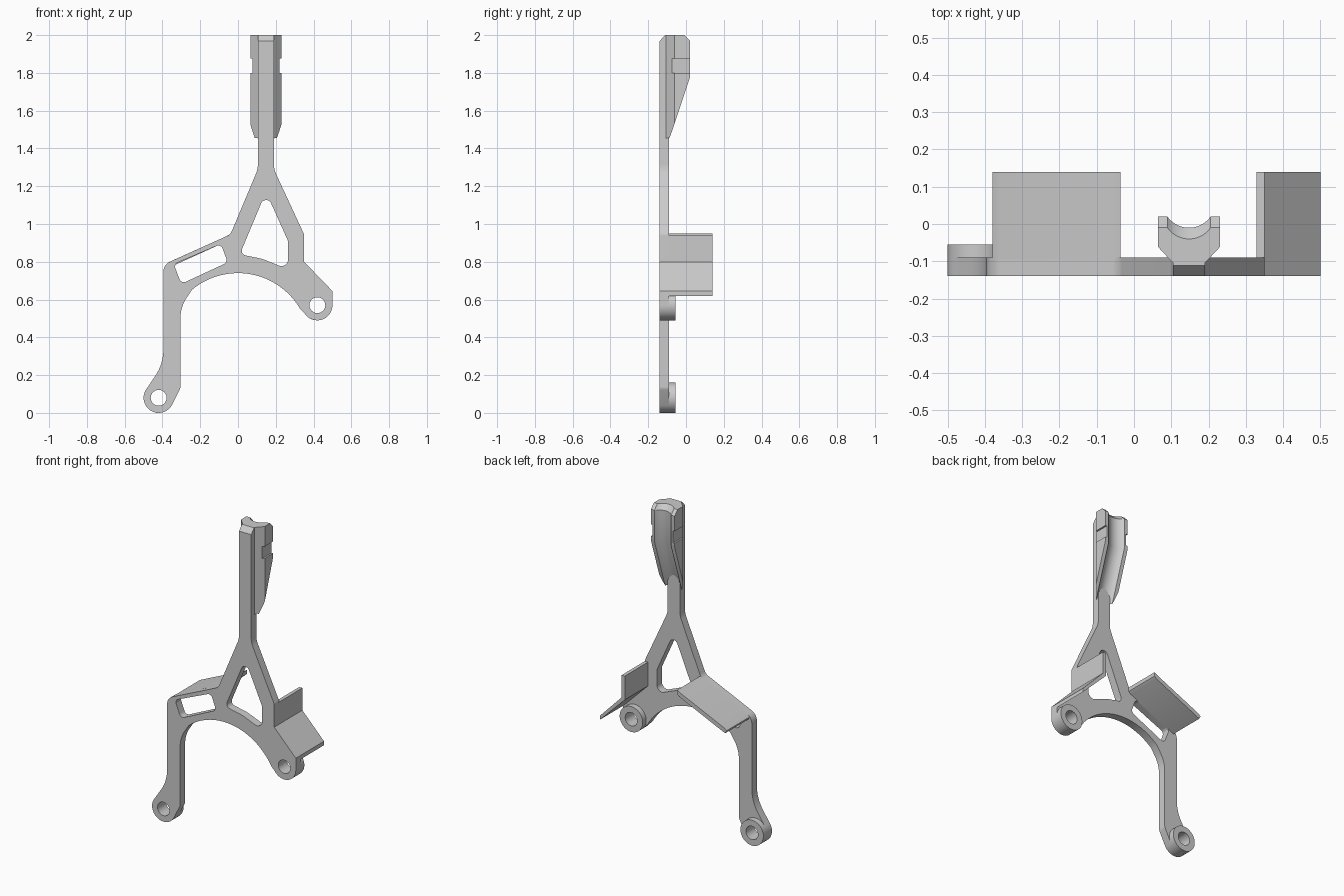
import bpy, bmesh
from math import sin, cos, radians, tan
from mathutils import Vector

if "Cube" in bpy.data.objects:
    bpy.data.objects.remove(bpy.data.objects["Cube"])

SHADE = (0.6, 0.6, 0.6, 1)
grey = bpy.data.materials.new("plain_grey")
grey.use_nodes = True
grey.diffuse_color = SHADE
grey.node_tree.nodes["Principled BSDF"].inputs["Base Color"].default_value = SHADE

FRONT, PLATE_BACK, BOSS_BACK, FLANGE_BACK = -0.14, -0.09, -0.055, 0.14


def arc(cx, cz, r, start, end, n=24):
    """Points on a circular arc, angles in degrees."""
    angles = [radians(start + (end - start) * i / n) for i in range(n + 1)]
    return [(cx + r * cos(a), cz + r * sin(a)) for a in angles]


def rounded(corners, n=8):
    """Closed outline; a third value on a corner is its fillet radius."""
    out = []
    for i, c in enumerate(corners):
        p = Vector(c[:2])
        if len(c) < 3:
            out.append(tuple(p))
            continue
        radius = c[2]
        a = (Vector(corners[i - 1][:2]) - p).normalized()
        b = (Vector(corners[(i + 1) % len(corners)][:2]) - p).normalized()
        half = a.angle(b) / 2
        mid = p + (a + b).normalized() * (radius / sin(half))
        start = (p + a * (radius / tan(half)) - mid).normalized()
        end = (p + b * (radius / tan(half)) - mid).normalized()
        for k in range(n + 1):
            out.append(tuple(mid + start.lerp(end, k / n).normalized() * radius))
    return out


def activate(obj):
    bpy.ops.object.select_all(action='DESELECT')
    obj.select_set(True)
    bpy.context.view_layer.objects.active = obj


def finish(obj):
    activate(obj)
    obj.data.materials.clear()
    obj.data.materials.append(grey)
    bpy.ops.object.shade_smooth_by_angle(angle=radians(30))


def cut_plate(name, loops, y0, y1):
    """Extrude an outline, with any further loops as holes, from y0 to y1."""
    curve = bpy.data.curves.new(name, 'CURVE')
    curve.dimensions = '2D'
    curve.fill_mode = 'BOTH'
    curve.extrude = (y1 - y0) / 2
    for loop in loops:
        spline = curve.splines.new('POLY')
        spline.points.add(len(loop) - 1)
        for point, (x, z) in zip(spline.points, loop):
            point.co = (x, z, 0, 1)
        spline.use_cyclic_u = True
    obj = bpy.data.objects.new(name, curve)
    bpy.context.collection.objects.link(obj)
    obj.rotation_euler.x = radians(90)
    obj.location.y = (y0 + y1) / 2
    activate(obj)
    bpy.ops.object.convert(target='MESH')
    obj = bpy.context.object
    bm = bmesh.new()
    bm.from_mesh(obj.data)
    bmesh.ops.remove_doubles(bm, verts=bm.verts, dist=0.0001)
    bmesh.ops.recalc_face_normals(bm, faces=bm.faces)
    bm.to_mesh(obj.data)
    bm.free()
    finish(obj)


def loft(name, sections):
    """Closed solid through equal-length rings of 3D points."""
    bm = bmesh.new()
    rings = [[bm.verts.new(p) for p in s] for s in sections]
    n = len(rings[0])
    for lo, hi in zip(rings, rings[1:]):
        for i in range(n):
            j = (i + 1) % n
            bm.faces.new((lo[i], lo[j], hi[j], hi[i]))
    bm.faces.new(rings[0][::-1])
    bm.faces.new(rings[-1])
    bmesh.ops.recalc_face_normals(bm, faces=bm.faces)
    mesh = bpy.data.meshes.new(name)
    bm.to_mesh(mesh)
    bm.free()
    obj = bpy.data.objects.new(name, mesh)
    bpy.context.collection.objects.link(obj)
    return obj


def subtract(obj, cutter):
    activate(obj)
    mod = obj.modifiers.new("cut", 'BOOLEAN')
    mod.operation = 'DIFFERENCE'
    mod.solver = 'EXACT'
    mod.object = cutter
    bpy.ops.object.modifier_apply(modifier=mod.name)
    bpy.data.objects.remove(cutter)


# Main bracket plate: leg, arch, triangle frame and stem
bosses = {"left_boss": (0.42, 0.57), "right_boss": (-0.42, 0.08)}
holes = {k: arc(x, z, 0.042, 0, 345, 23) for k, (x, z) in bosses.items()}
outline = rounded(
    arc(*bosses["right_boss"], 0.08, 140, 330)
    + [(-0.305, 0.13, 0.04), (-0.305, 0.56, 0.2)]
    + arc(0, 0.36, 0.38, 130, 30, 32)
    + arc(*bosses["left_boss"], 0.08, 215, 360)
    + [(0.5, 0.645), (0.35, 0.8), (0.35, 0.945, 0.03), (0.19, 1.29, 0.12),
       (0.19, 1.56), (0.105, 1.56), (0.105, 1.29, 0.12), (-0.04, 0.945, 0.05),
       (-0.395, 0.785, 0.06), (-0.395, 0.26, 0.25)])
triangle = rounded([(0.148, 1.17, 0.028), (0.01, 0.84, 0.025), (0.13, 0.815, 0.2),
                    (0.265, 0.76, 0.035), (0.265, 0.91, 0.04)])
slot = rounded([(-0.34, 0.787, 0.025), (-0.09, 0.894, 0.025),
                (-0.055, 0.797, 0.025), (-0.3, 0.683, 0.025)])
cut_plate("bracket_plate", [outline, triangle, slot, *holes.values()], FRONT, PLATE_BACK)

# Raised mounting bosses behind the plate
for name, (x, z) in bosses.items():
    cut_plate(name, [arc(x, z, 0.08, 0, 352.5, 47), holes[name]], PLATE_BACK - 0.005, BOSS_BACK)

# Bent sheet flanges along the outer edges
cut_plate("left_flange", [[(0.35, 0.94), (0.35, 0.8), (0.5, 0.645), (0.5, 0.62),
                           (0.328, 0.79), (0.328, 0.94)]], PLATE_BACK - 0.005, FLANGE_BACK)
cut_plate("right_flange", [[(-0.38, 0.785), (-0.362, 0.8), (-0.06, 0.936), (-0.036, 0.95),
                            (-0.036, 0.925), (-0.05, 0.912), (-0.37, 0.767)]],
          PLATE_BACK - 0.005, FLANGE_BACK)

# Top cradle: widened stem with a concave channel along its back
MID = 0.1475
half = [(0.0425, FRONT), (0.0425, -0.105), (0.0825, -0.062), (0.0825, 0.05)]
ring = [(MID + x, y) for x, y in half] + [(MID - x, y) for x, y in reversed(half)]
cradle = loft("top_cradle", [[(x, y, z) for x, y in ring] for z in (1.42, 2.0)])

channel = [(-0.2, 0.3), (-0.2, 0)] + arc(0, 0.041, 0.071, 215, 325, 20) + [(0.2, 0), (0.2, 0.3)]
back_line = [(1.40, -0.09), (1.45, -0.09), (1.49, -0.075), (1.775, 0.02), (1.97, 0.02), (2.03, -0.04)]
subtract(cradle, loft("channel_cutter",
                      [[(MID + x, y + t, z) for x, y in channel] for z, t in back_line]))

# Chamfer on the top front edge
wedge = [(FRONT - 0.02, 1.945), (FRONT - 0.02, 2.03), (FRONT + 0.055, 2.03)]
subtract(cradle, loft("chamfer_cutter", [[(x, y, z) for y, z in wedge] for x in (0, 0.3)]))

# Shallow clip notches on both sides
for side in (-1, 1):
    rect = [(-0.075, 1.8), (0.1, 1.8), (0.1, 1.875), (-0.075, 1.875)]
    subtract(cradle, loft("notch_cutter", [[(MID + side * x, y, z) for y, z in rect]
                                           for x in (0.072, 0.15)]))
finish(cradle)
